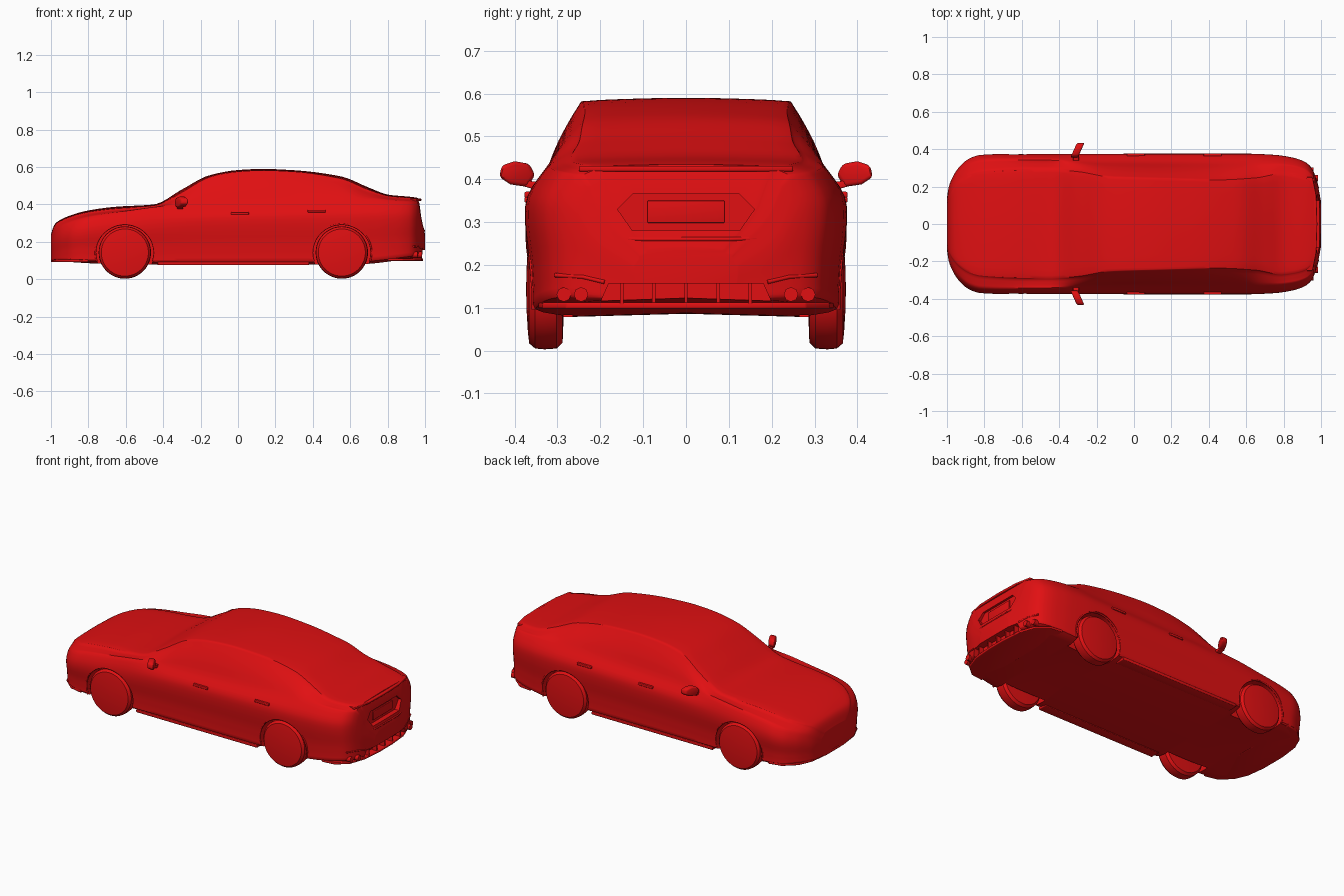
import bpy, bmesh, math
from mathutils import Vector

if "Cube" in bpy.data.objects:
    bpy.data.objects.remove(bpy.data.objects["Cube"])

red = bpy.data.materials.new("red_paint")
red.diffuse_color = (0.75, 0.005, 0.006, 1)
red.use_nodes = True
red.node_tree.nodes["Principled BSDF"].inputs["Base Color"].default_value = red.diffuse_color


def select(o):
    bpy.ops.object.select_all(action='DESELECT')
    o.select_set(True)
    bpy.context.view_layer.objects.active = o


def finish(name, bm, smooth=35, bevel=0):
    bmesh.ops.recalc_face_normals(bm, faces=bm.faces[:])
    me = bpy.data.meshes.new(name)
    bm.to_mesh(me)
    bm.free()
    o = bpy.data.objects.new(name, me)
    bpy.context.collection.objects.link(o)
    me.materials.append(red)
    select(o)
    if bevel:
        m = o.modifiers.new("bevel", 'BEVEL')
        m.width, m.segments = bevel, 3
        bpy.ops.object.modifier_apply(modifier="bevel")
    if smooth:
        bpy.ops.object.shade_smooth_by_angle(angle=math.radians(smooth))
    return o


def prism(name, pts, axis, lo, hi, shear=0, **kw):
    """Extrude a 2D outline along an axis; shear slides x with y."""
    bm = bmesh.new()

    def put(p, h):
        v = list(p)
        v.insert(axis, h)
        v[0] += shear * v[1]
        return bm.verts.new(v)
    a = [put(p, lo) for p in pts]
    b = [put(p, hi) for p in pts]
    bm.faces.new(a)
    bm.faces.new(b)
    n = len(pts)
    for i in range(n):
        bm.faces.new((a[i], a[(i + 1) % n], b[(i + 1) % n], b[i]))
    return finish(name, bm, **kw)


def box(name, x0, x1, y0, y1, z0, z1, bevel=0):
    return prism(name, [(x0, y0), (x1, y0), (x1, y1), (x0, y1)], 2, z0, z1, bevel=bevel)


def tube(name, pts, r):
    cu = bpy.data.curves.new(name, 'CURVE')
    cu.dimensions = '3D'
    cu.bevel_depth, cu.bevel_resolution, cu.use_fill_caps = r, 2, True
    s = cu.splines.new('POLY')
    s.points.add(len(pts) - 1)
    for p, q in zip(s.points, pts):
        p.co = (*q, 1)
    o = bpy.data.objects.new(name, cu)
    bpy.context.collection.objects.link(o)
    cu.materials.append(red)
    select(o)
    bpy.ops.object.convert(target='MESH')


def lathe_y(name, prof, cx, cz, side, n=48):
    bm = bmesh.new()
    rings = [[bm.verts.new((cx + r * math.cos(2 * math.pi * i / n), side * y,
                            cz + r * math.sin(2 * math.pi * i / n)))
              for i in range(n)] for r, y in prof]
    for a, b in zip(rings, rings[1:]):
        for i in range(n):
            bm.faces.new((a[i], a[(i + 1) % n], b[(i + 1) % n], b[i]))
    bm.faces.new(rings[0])
    bm.faces.new(rings[-1])
    return finish(name, bm)


def smooth_fn(*k):
    """Monotone cubic through (x, value) keys."""
    d = [(b[1] - a[1]) / (b[0] - a[0]) for a, b in zip(k, k[1:])]
    m = [d[0]] + [2 * p * q / (p + q) if p * q > 0 else 0 for p, q in zip(d, d[1:])] + [d[-1]]

    def f(x):
        i = 0
        while i < len(k) - 2 and x > k[i + 1][0]:
            i += 1
        h = k[i + 1][0] - k[i][0]
        t = min(1, max(0, (x - k[i][0]) / h))
        return ((2*t**3 - 3*t*t + 1) * k[i][1] + (t**3 - 2*t*t + t) * h * m[i]
                + (3*t*t - 2*t**3) * k[i+1][1] + (t**3 - t*t) * h * m[i+1])
    return f


# Body curves along the length: half width, floor, top line, belt, roof edge
width = smooth_fn((-1, .14), (-.99, .2), (-.97, .25), (-.94, .298), (-.88, .35), (-.82, .369),
                  (-.7, .374), (.6, .375), (.75, .369), (.85, .354), (.92, .328),
                  (.955, .29), (.98, .22), (1, .12))
floor = smooth_fn((-1, .1), (-.8, .086), (-.6, .078), (.6, .078), (1, .12))
top = smooth_fn((-1, .24), (-.985, .285), (-.97, .305), (-.9, .34), (-.8, .368), (-.65, .388),
                (-.45, .4), (-.3, .48), (-.15, .557), (0, .584), (.13, .59), (.3, .583),
                (.55, .55), (.7, .49), (.8, .453), (.965, .434), (.972, .39), (.98, .335),
                (.99, .29), (1, .24))
belt = smooth_fn((-1, .2), (-.97, .26), (-.9, .3), (-.8, .33), (-.6, .36), (-.43, .383),
                 (-.2, .4), (.3, .415), (.7, .422), (.9, .412), (.965, .4), (.98, .305), (1, .215))
belt_w = smooth_fn((-1, .93), (-.5, .93), (-.2, .89), (.5, .88), (1, .9))
roof_w = smooth_fn((-1, .75), (-.45, .8), (-.3, .77), (-.12, .69), (.1, .67), (.45, .65),
                   (.65, .68), (.8, .76), (1, .76))
crown = smooth_fn((-1, .015), (-.6, .02), (-.45, .012), (-.3, .028), (-.1, .02), (.3, .018),
                  (.65, .025), (.8, .014), (1, .012))


def section(x):
    w, zf, zt, zb, d = width(x), floor(x), top(x), belt(x), crown(x)
    yb, yr, zr = belt_w(x) * w, roof_w(x) * w, zt - d
    h = zb - zf
    k = [(.78 * w, zf), (.945 * w, zf + .04 * h), (.962 * w, zf + .16 * h), (.972 * w, zf + .36 * h),
         (w, zf + .62 * h), (.988 * w, zf + .82 * h), (yb, zb),
         ((yb + yr) / 2 + .006, (zb + zr) / 2), (yr, zr),
         (yr * .92, zt - .4 * d), (yr * .5, zt - .12 * d), (0, zt)]
    k = [Vector(p) for p in k]
    out = [Vector((0, zf + .008)), k[0]]
    for i in range(len(k) - 1):
        a, b = k[i], k[i + 1]
        p = k[max(i - 1, 0)]
        q = k[i + 2] if i + 2 < len(k) else Vector((-k[i].x, k[i].y))
        for j in (1, 2, 3):
            t = j / 3
            out.append(.5 * (2*a + (b - p)*t + (2*p - 5*a + 4*b - q)*t*t
                             + (3*a - p - 3*b + q)*t**3))
    return out


bm = bmesh.new()
rings = []
N = 90
for i in range(N + 1):
    x = -math.cos(math.pi * i / N)
    s = section(x)
    s[-1].x = 0
    loop = [(p.x, p.y) for p in s] + [(-p.x, p.y) for p in s[-2:0:-1]]
    rings.append([bm.verts.new((x, y, z)) for y, z in loop])
M = len(rings[0])
for a, b in zip(rings, rings[1:]):
    for j in range(M):
        bm.faces.new((a[j], a[(j + 1) % M], b[(j + 1) % M], b[j]))
bm.faces.new(rings[0])
bm.faces.new(rings[-1])
body = finish("car_body", bm, smooth=0)

# Cut the wheel arches, plate recess and rear diffuser opening
WHEELS = [(-.605, s) for s in (1, -1)] + [(.555, s) for s in (1, -1)]
cutters = [lathe_y("arch_cutter", [(.155, .265), (.155, .5)], x, .143, s) for x, s in WHEELS]
cutters.append(prism("recess_cutter", [(-.16, .33), (-.125, .365), (.125, .365), (.16, .33),
                                       (.125, .28), (-.125, .28)], 0, .962, 1.1))
cutters.append(prism("diffuser_cutter", [(-.21, .09), (-.18, .157), (.18, .157), (.21, .09)],
                     0, .955, 1.1))
for c in cutters:
    c.hide_render = True
    m = body.modifiers.new("cut", 'BOOLEAN')
    m.operation, m.solver, m.object = 'DIFFERENCE', 'EXACT', c
    select(body)
    bpy.ops.object.modifier_apply(modifier="cut")
    bpy.data.objects.remove(c)
select(body)
bpy.ops.object.shade_smooth_by_angle(angle=math.radians(32))

# Wheels and arch lips
for x, s in WHEELS:
    lathe_y("wheel", [(.05, .285), (.125, .288), (.138, .302), (.14, .33), (.138, .352),
                      (.126, .366), (.1, .369), (.05, .372), (.01, .373)], x, .143, s)
    arc = [math.radians(a) for a in range(-18, 199, 9)]
    tube("arch_lip", [(x + .158 * math.cos(a), s * (.356 + .012 * max(0, math.sin(a))),
                       .143 + .152 * math.sin(a)) for a in arc], .005)

# Mirrors, door handles and sills on both sides
for s in (1, -1):
    prism("door_mirror", [(s * y, z) for y, z in ((.352, .41), (.366, .436), (.4, .442), (.43, .432),
                          (.436, .405), (.41, .388), (.37, .382))],
          0, -.5, -.46, shear=s * .45, bevel=.009)
    prism("mirror_stalk", [(s * .33, .37), (s * .385, .385), (s * .385, .398), (s * .33, .392)],
          0, -.325, -.295, bevel=.003)
    for x, z in ((.01, .352), (.42, .364)):
        box("door_handle", x - .048, x + .048, s * .362, s * .377, z - .007, z + .007, .004)
    box("side_sill", -.43, .38, s * .3, s * .361, .075, .093, .004)

# Rear plate, trim strip and boot lip
box("number_plate", .955, .97, -.09, .09, .298, .35, .002)
tube("boot_trim", [(.972, -.21, .295), (.98, -.185, .262), (.993, -.1, .26), (.995, .1, .26),
                   (.98, .185, .262), (.972, .21, .295)], .005)
prism("boot_lip", [(.9, -.25), (.955, -.25), (.975, -.15), (.98, 0), (.975, .15), (.955, .25),
                   (.9, .25)], 2, .418, .431, bevel=.004)

# Front splitter and rear diffuser tray, fins and exhaust tips
plan = ((.8, .345), (.88, .335), (.945, .28), (.98, .18), (.99, .06))
prism("diffuser_tray", list(plan) + [(x, -y) for x, y in plan[::-1]], 2, .098, .112, bevel=.004)
plan = ((-.8, .36), (-.88, .342), (-.95, .28), (-.985, .2), (-1, .08))
prism("front_splitter", list(plan) + [(x, -y) for x, y in plan[::-1]], 2, .092, .106, bevel=.004)
for y in (-.15, -.075, 0, .075, .15):
    box("diffuser_fin", .93, .983, y - .004, y + .004, .105, .158)
for s in (1, -1):
    for y in (.245, .285):
        tube("exhaust_tip", [(.9, s * y, .131), (.985 - (y - .245) * .6, s * y, .131)], .017)
    tube("bumper_crease", [(.985, s * .19, .16), (.97, s * .24, .172), (.94, s * .305, .176)], .005)
